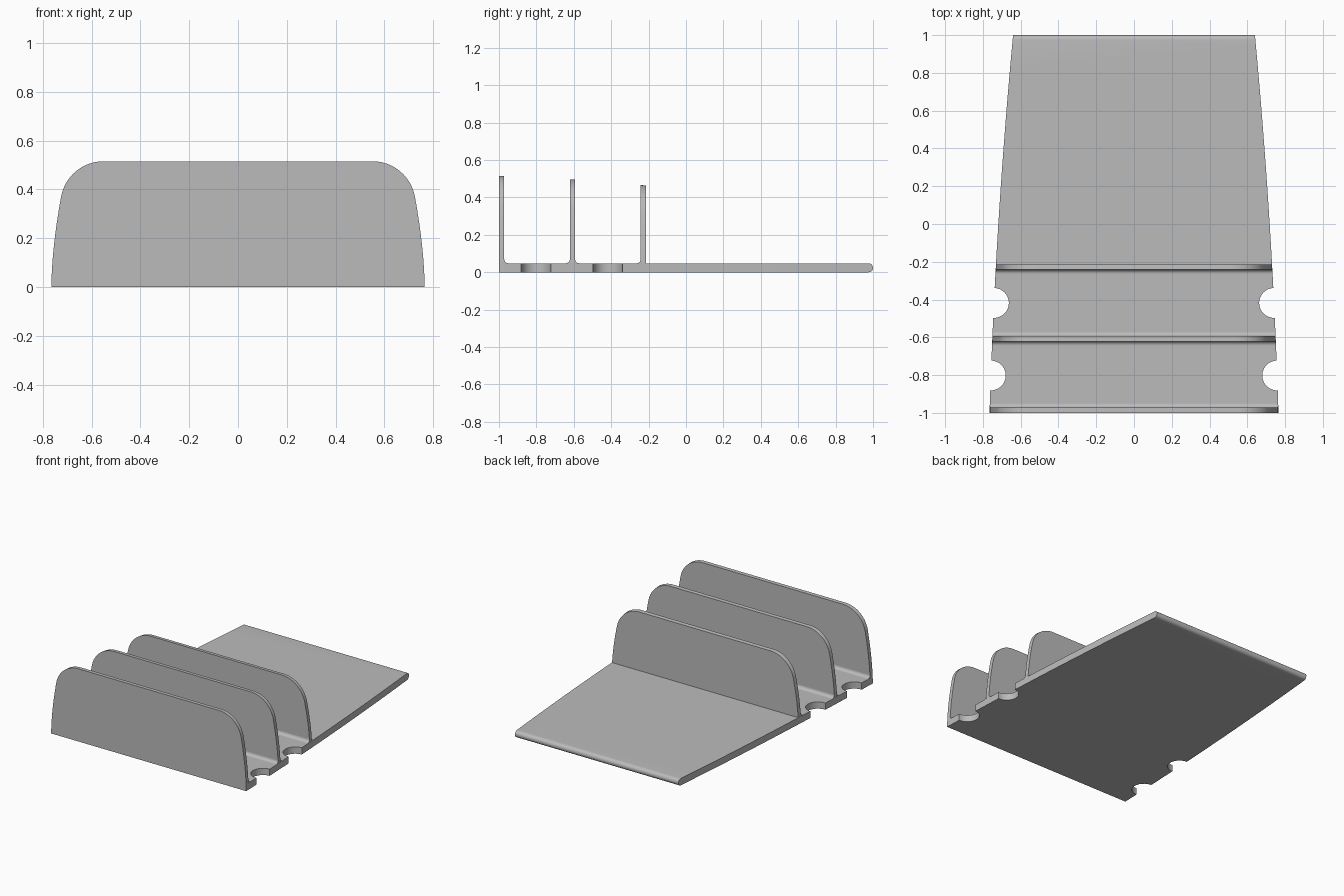
import bpy, bmesh, math

old = bpy.data.objects.get("Cube")
if old:
    bpy.data.objects.remove(old, do_unlink=True)

grey = bpy.data.materials.new("plain grey")
grey.use_nodes = True
colour = (0.5, 0.5, 0.5, 1)
grey.diffuse_color = colour
grey.node_tree.nodes["Principled BSDF"].inputs["Base Color"].default_value = colour

THICK = 0.048      # plate thickness
WALL = 0.028       # divider thickness
FILLET = 0.022
NOTCH = 0.079


def half_width(y):
    t = y + 1
    return 0.765 - 0.031 * t - 0.0157 * t * t


def height(y):
    t = y + 1
    return 0.515 - 0.03 * t - 0.045 * t * t


def loft(name, rings):
    """Join equal closed rings of points into a capped solid."""
    bm = bmesh.new()
    rows = [[bm.verts.new(p) for p in ring] for ring in rings]
    n = len(rows[0])
    for a, b in zip(rows, rows[1:]):
        for i in range(n):
            j = (i + 1) % n
            bm.faces.new((a[i], a[j], b[j], b[i]))
    bm.faces.new(rows[0])
    bm.faces.new(rows[-1])
    bmesh.ops.recalc_face_normals(bm, faces=bm.faces)
    mesh = bpy.data.meshes.new(name)
    bm.to_mesh(mesh)
    bm.free()
    mesh.materials.append(grey)
    obj = bpy.data.objects.new(name, mesh)
    bpy.context.collection.objects.link(obj)
    bpy.ops.object.select_all(action='DESELECT')
    obj.select_set(True)
    bpy.context.view_layer.objects.active = obj
    bpy.ops.object.shade_smooth_by_angle(angle=math.radians(35))
    return obj


def mirrored(side):
    """Close a right-hand outline with its mirror image."""
    return side + [(-x, v) for x, v in reversed(side)]


# Base plate: tapered outline with round side notches and a rounded back edge
def plate_ring(z):
    r = THICK / 2
    back = 1 - r + math.sqrt(max(0, r * r - (z - r) ** 2))
    start = -1 + WALL
    side = [(half_width(start), start)]
    for cy in (-0.802, -0.418):
        for i in range(25):
            a = math.pi * i / 24
            y = cy - NOTCH * math.cos(a)
            x = half_width(y) if i in (0, 24) else half_width(cy) - NOTCH * math.sin(a)
            side.append((x, y))
    for i in range(12):
        y = -0.22 + (0.95 + 0.22) * i / 11
        side.append((half_width(y), y))
    side.append((half_width(back), back))
    return [(x, y, z) for x, y in mirrored(side)]


levels = [THICK / 2 * (1 - math.cos(math.pi * i / 12)) for i in range(13)]
loft("base_plate", [plate_ring(z) for z in levels])


# Dividers: gently curved sides running into rounded top corners
def divider_ring(y, bottom):
    hw, top = half_width(y), height(y)
    shoulder = top - 0.145
    side = []
    for i in range(11):
        z = bottom + (shoulder - bottom) * i / 10
        side.append((hw - 0.04 * (z / shoulder) ** 1.7, z))
    lean = math.atan(0.04 * 1.7 / shoulder)
    radius = 0.145 / (1 - math.sin(lean))
    cx = hw - 0.04 - radius * math.cos(lean)
    for i in range(1, 17):
        a = lean + (math.pi / 2 - lean) * i / 16
        side.append((cx + radius * math.cos(a), top - radius + radius * math.sin(a)))
    return [(x, y, z) for x, z in mirrored(side)]


# Fillets: concave strips where dividers meet the plate
def fillet(name, y, direction):
    profile = [(y - direction * 0.005, THICK - 0.005)]
    for i in range(9):
        a = math.pi / 2 * i / 8
        profile.append((y + direction * FILLET * (1 - math.cos(a)),
                        THICK + FILLET * (1 - math.sin(a))))
    profile.append((y + direction * FILLET, THICK - 0.005))
    loft(name, [[(s * (half_width(py) - 0.001), py, pz) for py, pz in profile]
                for s in (-1, 1)])


for name, y, bottom, sides in (("front_divider", -1, 0, (1,)),
                               ("middle_divider", -0.621, 0.02, (-1, 1)),
                               ("rear_divider", -0.242, 0.02, (-1,))):
    loft(name, [divider_ring(y, bottom), divider_ring(y + WALL, bottom)])
    for d in sides:
        label = "_back_fillet" if d > 0 else "_front_fillet"
        fillet(name + label, y + WALL if d > 0 else y, d)
